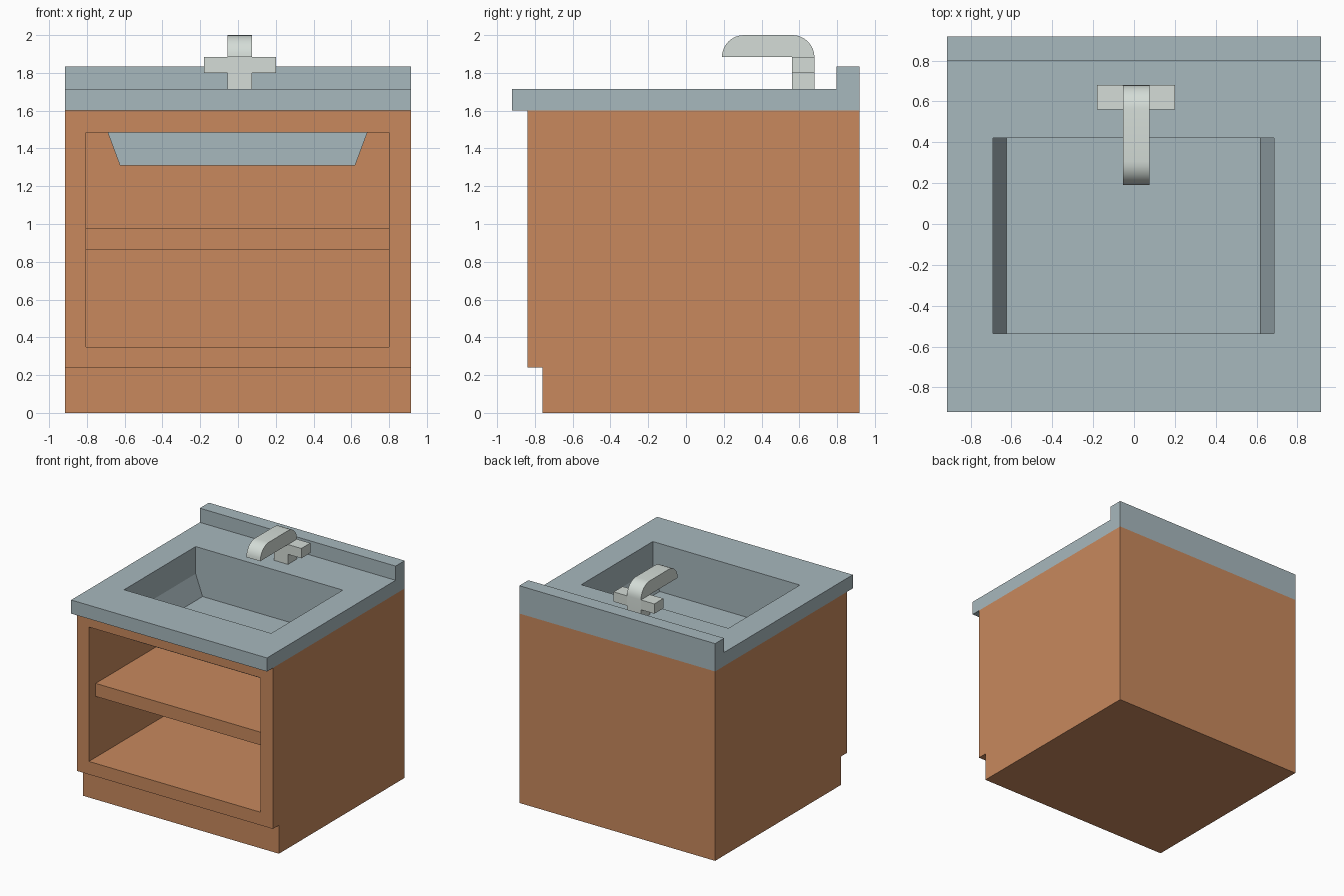
import bpy, bmesh
from math import sin, cos, pi
from mathutils import Vector

if "Cube" in bpy.data.objects:
    bpy.data.objects.remove(bpy.data.objects["Cube"])


def material(name, color):
    m = bpy.data.materials.new(name)
    m.diffuse_color = (*color, 1)
    m.use_nodes = True
    m.node_tree.nodes["Principled BSDF"].inputs["Base Color"].default_value = m.diffuse_color
    return m


WOOD = material("wood", (0.58, 0.25, 0.11))
STONE = material("stone", (0.39, 0.48, 0.51))
METAL = material("metal", (0.66, 0.72, 0.68))


def prism(profile, x0, x1):
    """Closed solid: a (y, z) profile extruded from x0 to x1."""
    bm = bmesh.new()
    a = [bm.verts.new((x0, y, z)) for y, z in profile]
    b = [bm.verts.new((x1, y, z)) for y, z in profile]
    bm.faces.new(a)
    bm.faces.new(b)
    for i in range(len(a)):
        j = (i + 1) % len(a)
        bm.faces.new((a[i], a[j], b[j], b[i]))
    bmesh.ops.recalc_face_normals(bm, faces=bm.faces)
    bm.normal_update()
    return bm


def rect(y0, y1, z0, z1):
    return [(y0, z0), (y1, z0), (y1, z1), (y0, z1)]


def cut_rect(bm, normal, lo, hi):
    """Cut the rectangle lo-hi into the flat face it lies on; return that face."""
    n, lo, hi = Vector(normal), Vector(lo), Vector(hi)
    mid = (lo + hi) / 2

    def patch():
        bm.normal_update()
        return [f for f in bm.faces if f.normal.dot(n) > 0.99
                and abs((f.calc_center_median() - mid).dot(n)) < 1e-4]

    for axis in range(3):
        if abs(n[axis]) > 0.5:
            continue
        d = Vector((0, 0, 0))
        d[axis] = 1
        for co in (lo, hi):
            faces = patch()
            geom = faces + list({e for f in faces for e in f.edges}) \
                + list({v for f in faces for v in f.verts})
            bmesh.ops.bisect_plane(bm, geom=geom, plane_co=co, plane_no=d)
    return min(patch(), key=lambda f: (f.calc_center_median() - mid).length)


def push(bm, face, offset):
    """Extrude one face by an offset and return the moved face."""
    face = bmesh.ops.extrude_discrete_faces(bm, faces=[face])["faces"][0]
    bmesh.ops.translate(bm, verts=face.verts, vec=offset)
    bm.normal_update()
    return face


def drop(bm, test):
    """Delete faces hidden against a neighbouring part."""
    bm.normal_update()
    bad = [f for f in bm.faces if test(f.normal, f.calc_center_median())]
    bmesh.ops.delete(bm, geom=bad, context='FACES')


def finish(bm, name, mat, smooth=False):
    me = bpy.data.meshes.new(name)
    bm.to_mesh(me)
    bm.free()
    me.materials.append(mat)
    ob = bpy.data.objects.new(name, me)
    bpy.context.collection.objects.link(ob)
    if smooth:
        bpy.ops.object.select_all(action='DESELECT')
        ob.select_set(True)
        bpy.context.view_layer.objects.active = ob
        bpy.ops.object.shade_smooth_by_angle()
    return ob


W, BACK, FRONT, INNER = 0.915, 0.918, -0.84, 0.80
L, R = -0.805, 0.80                  # cabinet opening
BX0, BX1, BY0, BY1 = -0.69, 0.685, -0.535, 0.42   # basin rim
TOP, CEIL, BASE, FLOOR = 1.715, 1.485, 1.6, 1.31

# Cabinet with toe kick, open compartment and basin hole in its ceiling
bm = prism([(-0.76, 0), (BACK, 0), (BACK, BASE), (FRONT, BASE),
            (FRONT, 0.24), (-0.76, 0.24)], -W, W)
front = cut_rect(bm, (0, -1, 0), (L, FRONT, 0.35), (R, FRONT, CEIL))
push(bm, front, (0, INNER - FRONT, 0))
hole = cut_rect(bm, (0, 0, -1), (BX0, BY0, CEIL), (BX1, BY1, CEIL))
bmesh.ops.delete(bm, geom=[hole], context='FACES')
drop(bm, lambda n, c: n.z > 0.9 and c.z > BASE - 0.01)
finish(bm, "cabinet", WOOD)

# Shelf
bm = prism(rect(-0.75, INNER, 0.865, 0.975), L, R)
drop(bm, lambda n, c: abs(n.x) > 0.9 or n.y > 0.9)
finish(bm, "shelf", WOOD)

# Countertop with backsplash and tapered basin
bm = prism([(-0.92, BASE), (FRONT, BASE), (BACK, BASE), (BACK, 1.835),
            (0.797, 1.835), (0.797, TOP), (-0.92, TOP)], -W, W)
drop(bm, lambda n, c: n.z < -0.9 and c.y > -0.5)
rim = cut_rect(bm, (0, 0, 1), (BX0, BY0, TOP), (BX1, BY1, TOP))
lower = push(bm, rim, (0, 0, CEIL - TOP))
bottom = push(bm, lower, (0, 0, FLOOR - CEIL))
for v in bottom.verts:
    v.co.x -= 0.065 if v.co.x > 0 else -0.065
finish(bm, "countertop_basin", STONE)

# Faucet spout with rounded upper corners
r, N = 0.117, 8
Y0, Y1, Z0 = 0.56, 0.68, 1.883
arc = [i * pi / 2 / N for i in range(N + 1)]
spout = [(Y0, TOP), (Y1, TOP)]
spout += [(Y1 - r + r * cos(t), Z0 + r * sin(t)) for t in arc]
spout += [(0.19 + r - r * sin(t), Z0 + r * cos(t)) for t in arc]
spout += [(Y0, Z0)]
finish(prism(spout, -0.055, 0.075), "faucet_spout", METAL, smooth=True)

# Faucet handles on both sides of the spout
for name, x0, x1 in (("left", -0.18, -0.055), ("right", 0.075, 0.20)):
    finish(prism(rect(Y0, Y1, 1.80, Z0), x0, x1), name + "_handle", METAL)
